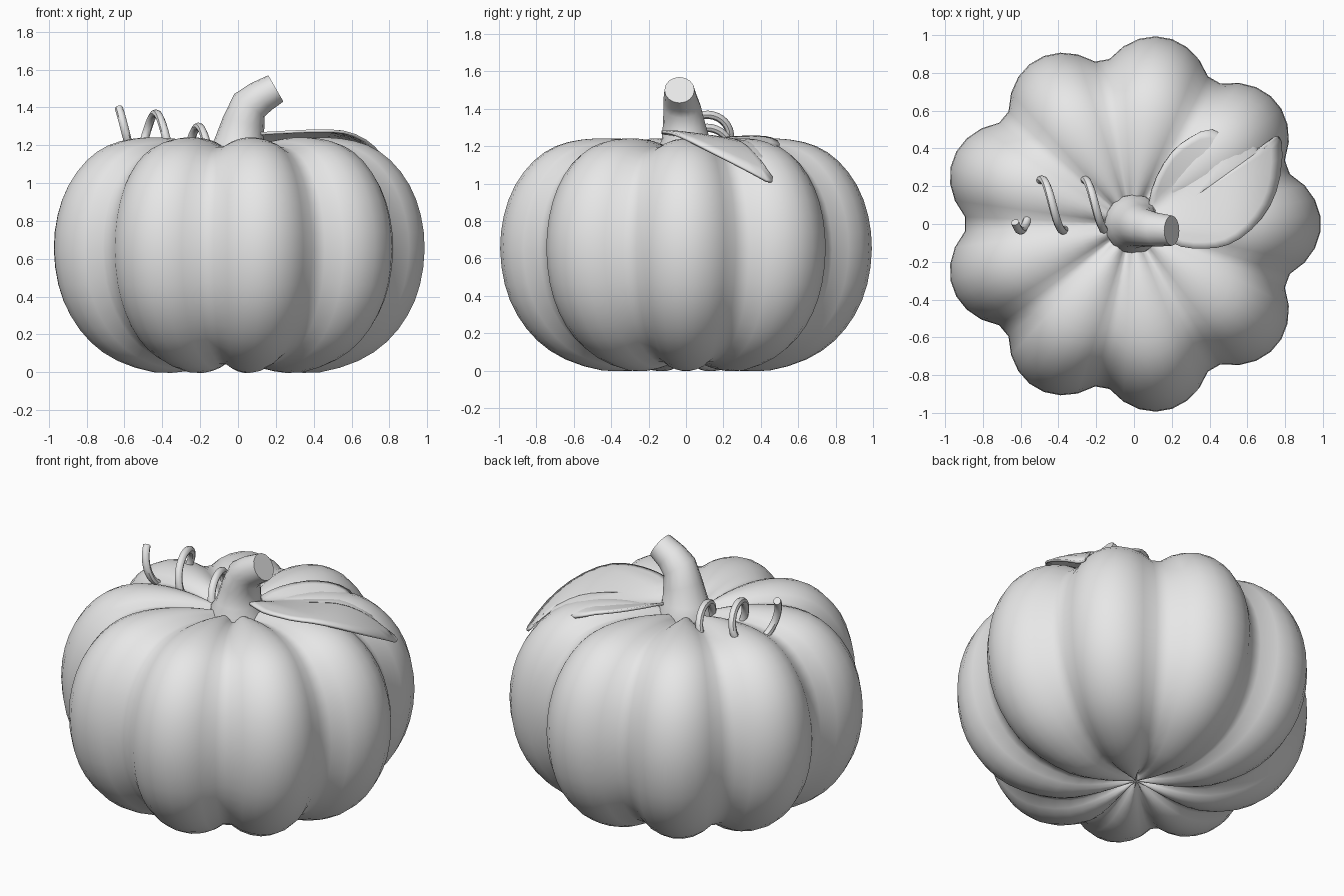
import bpy, bmesh, math
from mathutils import Vector

cube = bpy.data.objects.get("Cube")
if cube:
    bpy.data.objects.remove(cube)

GREY = (0.8, 0.8, 0.8, 1)
grey = bpy.data.materials.new("plain grey")
grey.use_nodes = True
grey.diffuse_color = GREY
grey.node_tree.nodes["Principled BSDF"].inputs["Base Color"].default_value = GREY


def make_object(name, bm, angle):
    """Turn a bmesh into a smooth shaded object."""
    bmesh.ops.recalc_face_normals(bm, faces=bm.faces)
    mesh = bpy.data.meshes.new(name)
    bm.to_mesh(mesh)
    bm.free()
    mesh.materials.append(grey)
    obj = bpy.data.objects.new(name, mesh)
    bpy.context.collection.objects.link(obj)
    bpy.ops.object.select_all(action='DESELECT')
    obj.select_set(True)
    bpy.context.view_layer.objects.active = obj
    bpy.ops.object.shade_smooth_by_angle(angle=math.radians(angle))
    return obj


def bridge(bm, rings):
    """Join closed rings of vertices with quads."""
    for a, b in zip(rings, rings[1:]):
        for i in range(len(a)):
            j = (i + 1) % len(a)
            bm.faces.new((a[i], a[j], b[j], b[i]))


def cap(bm, ring, point):
    tip = bm.verts.new(point)
    for i in range(len(ring)):
        bm.faces.new((ring[i], ring[(i + 1) % len(ring)], tip))


def smooth_path(points):
    """Add a Catmull-Rom midpoint between each pair of points."""
    pts = [Vector(p) for p in points]
    out = [pts[0]]
    for i in range(len(pts) - 1):
        before, after = pts[max(i - 1, 0)], pts[min(i + 2, len(pts) - 1)]
        out += [(9 * (pts[i] + pts[i + 1]) - before - after) / 16, pts[i + 1]]
    return out


# Ribbed body: a profile swept round nine lobes
CENTRE_X = -0.015
LOBES, SIDES = 9, 72
profile = smooth_path([
    (0.04, 0.07), (0.14, 0.035), (0.28, 0.005), (0.45, 0), (0.65, 0.06), (0.8, 0.16),
    (0.91, 0.3), (0.975, 0.46), (1, 0.65), (0.98, 0.83), (0.92, 0.99), (0.82, 1.12),
    (0.7, 1.2), (0.56, 1.235), (0.42, 1.24), (0.28, 1.225), (0.16, 1.195), (0.04, 1.16)])
bm = bmesh.new()
rings = []
for r, z in profile:
    ring = []
    for i in range(SIDES):
        a = math.tau * (i + 0.5) / SIDES
        lobe = abs(math.cos(a * LOBES / 2)) ** 0.8
        rr = r * (0.835 + 0.17 * lobe)
        zz = 0.62 + (z - 0.62) * (0.9 + 0.1 * min(1, lobe * 1.02))
        ring.append(bm.verts.new((CENTRE_X + rr * math.cos(a), rr * math.sin(a), zz)))
    rings.append(ring)
bridge(bm, rings)
cap(bm, rings[0], (CENTRE_X, 0, 0.08))
cap(bm, rings[-1], (CENTRE_X, 0, 1.15))
make_object("pumpkin_body", bm, 180)

# Bent stem: centre, radius and lean of each section
bm = bmesh.new()
rings = []
for x, y, z, radius, lean in [
        (0, 0, 1.12, 0.16, 0), (0, 0, 1.185, 0.155, 0), (0.005, 0, 1.23, 0.13, 0),
        (0.03, -0.01, 1.32, 0.113, 15), (0.06, -0.02, 1.41, 0.1, 37),
        (0.12, -0.03, 1.455, 0.09, 52), (0.2, -0.035, 1.5, 0.08, 60)]:
    t = math.radians(lean)
    ring = []
    for i in range(16):
        a = math.tau * i / 16
        u, v = radius * math.cos(a), radius * math.sin(a)
        ring.append(bm.verts.new((x + u * math.cos(t), y + v, z - u * math.sin(t))))
    rings.append(ring)
bridge(bm, rings)
bm.faces.new(rings[0])
bm.faces.new(rings[-1])
make_object("stem", bm, 45)

# Coiled tendril: a tube along a rising helix
bm = bmesh.new()
rings = []
STEPS, END = 72, 13.4


def helix(f):
    return Vector((-0.15 - 0.225 * f / math.tau, 0.1 - 0.135 * math.cos(f),
                   1.15 + 0.0111 * f + 0.13 * math.sin(f)))


for k in range(STEPS + 1):
    f = END * k / STEPS
    centre = helix(f)
    along = (helix(f + 0.01) - helix(f - 0.01)).normalized()
    side = along.cross(Vector((1, 0, 0))).normalized()
    up = side.cross(along)
    rings.append([bm.verts.new(centre + 0.022 * (
        side * math.cos(math.tau * i / 8) + up * math.sin(math.tau * i / 8))) for i in range(8)])
bridge(bm, rings)
bm.faces.new(rings[0])
bm.faces.new(rings[-1])
make_object("tendril", bm, 45)

# Leaf draped over the shoulder, dipping into the lobe beneath its middle
outline = smooth_path([
    (0.08, 0.02), (0.08, 0.12), (0.12, 0.25), (0.2, 0.38), (0.3, 0.46), (0.41, 0.5),
    (0.55, 0.43), (0.69, 0.4), (0.74, 0.46), (0.78, 0.43), (0.77, 0.25), (0.72, 0.1),
    (0.62, -0.03), (0.5, -0.11), (0.38, -0.13), (0.25, -0.12), (0.12, -0.06)])


def leaf_height(p):
    r = p.length
    turn = abs(math.sin(math.atan2(p.y, p.x) - math.radians(40)))
    drape = 1.225 + 0.02 * min(1, r / 0.4) - 1.45 * max(0, r - 0.5) ** 2
    return drape - 0.025 + 0.055 * min(1, turn * 1.4)


bm = bmesh.new()
rings = []
middle = Vector((0.32, 0.14))
for step in range(8, 0, -1):
    ring = []
    for o in outline:
        p = middle.lerp(o, step / 8)
        ring.append(bm.verts.new((p.x, p.y, leaf_height(p))))
    rings.append(ring)
bridge(bm, rings)
cap(bm, rings[-1], (middle.x, middle.y, leaf_height(middle)))
leaf = make_object("leaf", bm, 45)
solid = leaf.modifiers.new("thickness", 'SOLIDIFY')
solid.thickness = 0.015
solid.offset = 0
